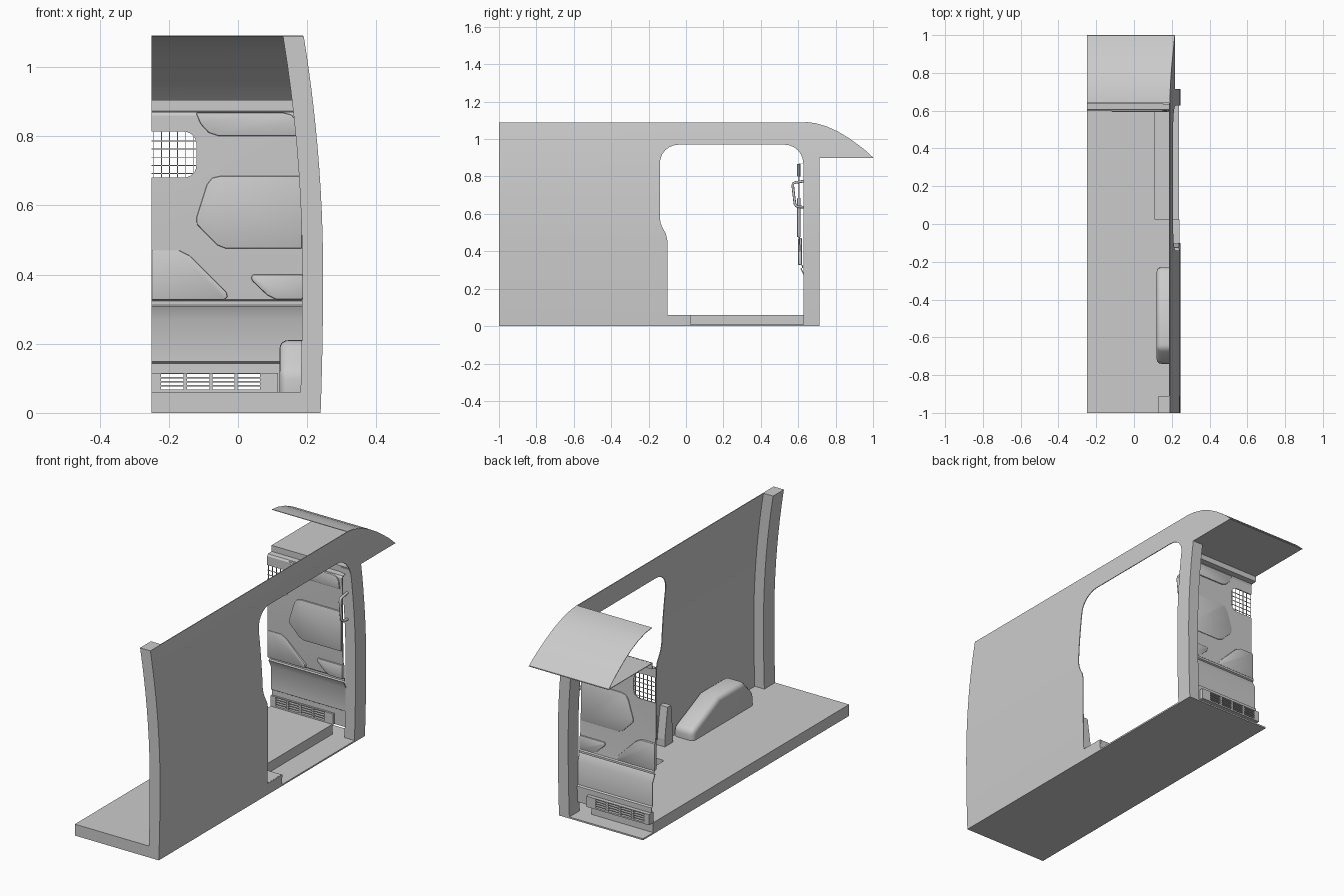
import bpy, bmesh, math

if "Cube" in bpy.data.objects:
    bpy.data.objects.remove(bpy.data.objects["Cube"])


def make(name, bm):
    bmesh.ops.recalc_face_normals(bm, faces=bm.faces)
    me = bpy.data.meshes.new(name)
    bm.to_mesh(me)
    bm.free()
    ob = bpy.data.objects.new(name, me)
    bpy.context.collection.objects.link(ob)
    return ob


def prism(name, pts, axis, a, b):
    """Extrude a 2D outline from a to b along x, y or z."""
    def place(p, t):
        return {'x': (t, p[0], p[1]), 'y': (p[0], t, p[1]), 'z': (p[0], p[1], t)}[axis]
    bm = bmesh.new()
    face = bm.faces.new([bm.verts.new(place(p, a)) for p in pts])
    r = bmesh.ops.extrude_face_region(bm, geom=[face])
    step = place((0, 0), b - a)
    bmesh.ops.translate(bm, vec=step, verts=[v for v in r['geom'] if isinstance(v, bmesh.types.BMVert)])
    return make(name, bm)


def boxes(name, list_):
    """One object from many (x0, x1, y0, y1, z0, z1) boxes."""
    bm = bmesh.new()
    for x0, x1, y0, y1, z0, z1 in list_:
        for v in bmesh.ops.create_cube(bm, size=1)['verts']:
            v.co = ((x0 + x1) / 2 + v.co.x * (x1 - x0), (y0 + y1) / 2 + v.co.y * (y1 - y0),
                    (z0 + z1) / 2 + v.co.z * (z1 - z0))
    return make(name, bm)


def bake(ob):
    dg = bpy.context.evaluated_depsgraph_get()
    me = bpy.data.meshes.new_from_object(ob.evaluated_get(dg))
    ob.modifiers.clear()
    ob.data = me


def cut(ob, cutter, op='DIFFERENCE'):
    m = ob.modifiers.new('cut', 'BOOLEAN')
    m.object, m.operation, m.solver = cutter, op, 'EXACT'
    bake(ob)


def bevel(ob, w, n=2):
    m = ob.modifiers.new('bevel', 'BEVEL')
    m.width, m.segments = w, n
    bake(ob)


def smooth(ob, angle=30):
    bpy.ops.object.select_all(action='DESELECT')
    ob.select_set(True)
    bpy.context.view_layer.objects.active = ob
    bpy.ops.object.shade_smooth_by_angle(angle=math.radians(angle))


def side_x(z):
    """Outer x of the bowed body side at height z."""
    return 0.246 - (0.118 if z > 0.4 else 0.045) * (z - 0.4) ** 2


def bowed(name, y0, y1, z0, z1, thick, n=14):
    zs = [z0 + (z1 - z0) * i / n for i in range(n + 1)]
    pts = [(side_x(z), z) for z in zs] + [(side_x(z) - thick, z) for z in reversed(zs)]
    return prism(name, pts, 'y', y0, y1)


def arc(cy, cz, r, a0, a1, n=6):
    return [(cy + r * math.cos(math.radians(a0 + (a1 - a0) * i / n)),
             cz + r * math.sin(math.radians(a0 + (a1 - a0) * i / n))) for i in range(n + 1)]


# Body side sheet with the roof-nose outline and sliding door opening
nose = [(1, .9), (.96, .937), (.92, .968), (.87, 1.004), (.81, 1.04), (.75, 1.067), (.69, 1.084), (.64, 1.09)]
outline = prism('outline_helper', [(-1.01, -.01), (.715, -.01), (.715, .9)] + nose + [(-1.01, 1.09)], 'x', 0, .4)
door = prism('door_helper', [(-.1, .06), (.025, .06), (.025, .008), (.627, .008)]
             + arc(.527, .87, .1, 0, 90) + arc(-.04, .87, .1, 90, 180)
             + [(-.14, .58), (-.135, .55), (-.125, .525), (-.108, .495), (-.1, .46)], 'x', 0, .4)
wall = bowed('side_wall', -1, 1, 0, 1.1, .004, 20)
cut(wall, outline, 'INTERSECT')
cut(wall, door)
smooth(wall)

# Rear and door pillars
smooth(bowed('rear_pillar', -1, -.91, 0, 1.09, .06))
smooth(bowed('door_pillar', .63, .715, 0, .9, .06))

# Floor slab with step recess, and thin step plate
prism('floor', [(-.25, -1), (.236, -1), (.236, .025), (.11, .025), (.11, .63), (-.25, .63)], 'z', 0, .06)
boxes('step_plate', [(-.25, .237, .025, .715, 0, .008)])

# Curved cab roof and the shelf under it
def sheet(name, pts):
    bm = bmesh.new()
    rows = [(bm.verts.new((-.25, y, z)), bm.verts.new((side_x(z) - .002, y, z))) for y, z in pts]
    for (a, b), (c, d) in zip(rows, rows[1:]):
        bm.faces.new((a, b, d, c))
    ob = make(name, bm)
    m = ob.modifiers.new('thick', 'SOLIDIFY')
    m.thickness, m.offset = .003, 0
    bake(ob)
    smooth(ob)


sheet('cab_roof', nose)
sheet('overhead_shelf', [(.635, .902), (1, .902)])

# Bulkhead sheet, its vent box, and the cutters for window and vent slots
prof = [(.638, .06), (.638, .143), (.63, .148), (.63, .27), (.611, .308), (.619, .312), (.619, .323),
        (.613, .328), (.603, .46), (.6, .86), (.606, .87), (.635, .872), (.635, .904)]
bulkhead = prism('bulkhead', prof + [(y + .006, z) for y, z in reversed(prof)], 'x', -.25, .187)
vent_box = boxes('vent_box', [(-.25, .115, .628, .665, .06, .116)])
slots = boxes('slot_helper', [(x, x + .064, .5, .8, z, z + .008)
                              for x in (-.222, -.147, -.074, -.001)
                              for z in (.068, .08, .092, .104)])
window = prism('window_helper', [(-.3, .68)] + arc(-.157, .717, .037, -90, 0) + arc(-.157, .776, .037, 0, 90)
               + [(-.3, .813)], 'y', .5, .8)
cut(bulkhead, window)
cut(bulkhead, slots)
cut(vent_box, slots)
smooth(bulkhead)

# Pressed relief panels
reliefs = [
    [(.185, .685), (-.05, .685), (-.075, .679), (-.09, .66), (-.12, .565), (-.119, .545), (-.06, .485),
     (-.035, .475), (.185, .475)],
    [(-.122, .868), (-.108, .835), (-.085, .81), (-.055, .8), (.175, .8), (.168, .845), (.155, .862), (.13, .868)],
    [(-.25, .327), (-.04, .327), (-.03, .335), (-.033, .348), (-.14, .455), (-.17, .47), (-.25, .47)],
    [(.187, .4), (.043, .4), (.037, .39), (.043, .38), (.085, .34), (.11, .328), (.187, .328)],
]
for i, pts in enumerate(reliefs):
    low = i > 1
    p = prism('relief_panel_%d' % i, pts, 'y', .6 if low else .594, .62 if low else .612)
    bevel(p, .004)
    smooth(p)

# Window mesh wires
w = .0012
wires = [(x - w, x + w, .602, .605, .68, .813) for x in [-.245 + .0235 * i for i in range(5)]]
wires += [(-.128 - w, -.128 + w, .602, .605, .694, .799)]
wires += [(-.25, -.121, .6015, .6045, z - w, z + w) for z in [.692 + .0235 * i for i in range(5)]]
boxes('window_mesh', wires)

# Wheel arch box
arch = prism('wheel_arch', [(-.74, .02), (-.74, .12), (-.66, .21), (-.45, .21), (-.23, .11), (-.23, .02)],
             'x', .12, .236)
bevel(arch, .024, 4)
smooth(arch, 40)

# Grab handle on the door pillar
cu = bpy.data.curves.new('grab_handle', 'CURVE')
cu.dimensions, cu.bevel_depth, cu.bevel_resolution = '3D', .007, 2
path = [(.63, .775), (.585, .768), (.573, .763), (.571, .75), (.582, .655), (.588, .643), (.6, .638), (.63, .636)]
sp = cu.splines.new('POLY')
sp.points.add(len(path) - 1)
for q, (y, z) in zip(sp.points, path):
    q.co = (.195, y, z, 1)
tmp = bpy.data.objects.new('tmp', cu)
bpy.context.collection.objects.link(tmp)
me = bpy.data.meshes.new_from_object(tmp.evaluated_get(bpy.context.evaluated_depsgraph_get()))
bpy.data.objects.remove(tmp)
handle = bpy.data.objects.new('grab_handle', me)
bpy.context.collection.objects.link(handle)
smooth(handle, 50)

# Small jamb bracket behind the door opening
prism('jamb_bracket', [(-.17, .05), (-.102, .05), (-.102, .1), (-.125, .26), (-.155, .26), (-.17, .1)],
      'x', .195, .238)

# Remove cutters
for helper in (outline, door, slots, window):
    bpy.data.objects.remove(helper)
